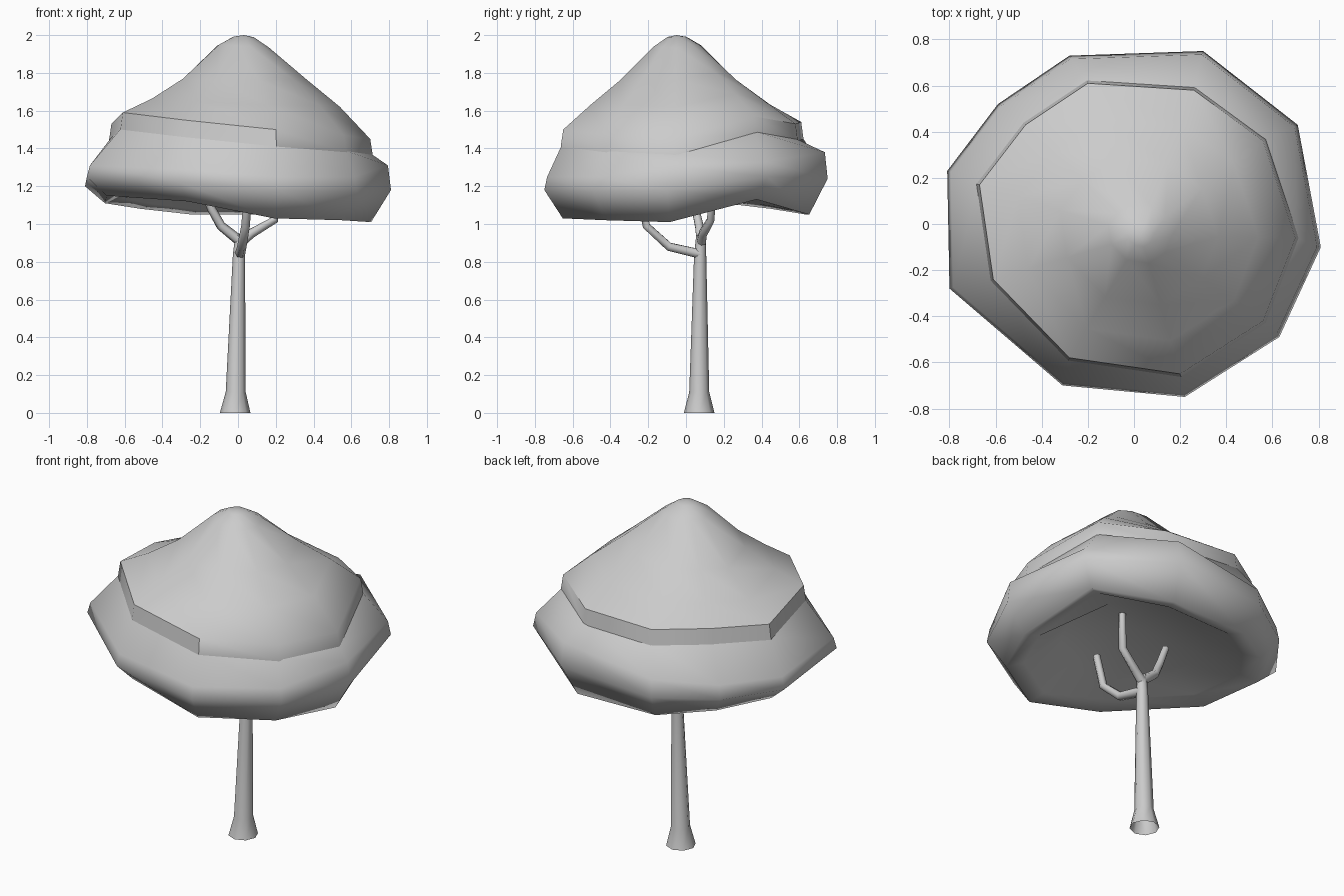
import bpy, bmesh, math
from mathutils import Vector

default_cube = bpy.data.objects.get("Cube")
if default_cube:
    bpy.data.objects.remove(default_cube, do_unlink=True)

grey = bpy.data.materials.new("plain grey")
grey.use_nodes = True
grey_value = (0.6, 0.6, 0.6, 1)
grey.diffuse_color = grey_value
grey.node_tree.nodes["Principled BSDF"].inputs["Base Color"].default_value = grey_value


def loft(name, rings, tip_start=None, tip_end=None, smooth_angle=65):
    """Join rings of points with quads, closing either end with an optional tip."""
    bm = bmesh.new()
    loops = [[bm.verts.new(point) for point in ring] for ring in rings]
    count = len(loops[0])
    for lower, upper in zip(loops, loops[1:]):
        for i in range(count):
            j = (i + 1) % count
            bm.faces.new((lower[i], lower[j], upper[j], upper[i]))
    for loop, tip in ((loops[0], tip_start), (loops[-1], tip_end)):
        if tip is not None:
            centre = bm.verts.new(tip)
            for i in range(count):
                bm.faces.new((loop[i], loop[(i + 1) % count], centre))
    bmesh.ops.recalc_face_normals(bm, faces=bm.faces)
    mesh = bpy.data.meshes.new(name)
    bm.to_mesh(mesh)
    bm.free()
    mesh.materials.append(grey)
    obj = bpy.data.objects.new(name, mesh)
    bpy.context.collection.objects.link(obj)
    bpy.ops.object.select_all(action="DESELECT")
    bpy.context.view_layer.objects.active = obj
    obj.select_set(True)
    bpy.ops.object.shade_smooth_by_angle(angle=math.radians(smooth_angle))


def scaled(ring, factor, lift=0):
    return [Vector((p.x * factor, p.y * factor, p.z + lift)) for p in ring]


def tube(name, path, sides):
    """Tapered limb through (x, y, z, radius) stations."""
    points = [Vector(station[:3]) for station in path]
    rings = []
    for i, station in enumerate(path):
        along = points[min(i + 1, len(points) - 1)] - points[max(i - 1, 0)]
        turn = Vector((0, 0, 1)).rotation_difference(along)
        if i == 0 and station[2] == 0:
            turn.identity()
        rings.append([
            points[i] + turn @ Vector((math.cos(a), math.sin(a), 0)) * station[3]
            for a in (math.tau * k / sides for k in range(sides))
        ])
    loft(name, rings, tip_end=points[-1])


# Upper crown: ten-sided bell with a crisp rim and a short band below it
rim = [Vector(p) for p in (
    (-0.2, 0.61, 1.54), (0.26, 0.58, 1.53), (0.56, 0.36, 1.57), (0.7, -0.06, 1.45),
    (0.56, -0.42, 1.47), (0.2, -0.65, 1.5), (-0.28, -0.58, 1.55), (-0.61, -0.24, 1.59),
    (-0.67, 0.17, 1.53), (-0.47, 0.43, 1.55),
)]
apex = Vector((0.03, -0.05, 2))


def crown_ring(spread, height, lean=0):
    """Ring between rim and apex, fuller towards the left when it leans."""
    ring = []
    for p in rim:
        q = apex.lerp(p, spread)
        fullness = height + lean * (p.x - max(p.y, 0) / 2)
        q.z = p.z + (apex.z - p.z) * fullness
        ring.append(q)
    return ring


loft("upper_crown",
     [scaled(rim, 1.02, -0.09), rim, crown_ring(0.76, 0.24, 0.1),
      crown_ring(0.5, 0.5, 0.1), crown_ring(0.2, 0.88), crown_ring(0.08, 0.98)],
     tip_end=apex, smooth_angle=39)

# Lower crown: sloping skirt with an uneven hem; each corner is x, y, low, high, hem
corners = (
    (-0.28, 0.73, 1.2, 1.3, 1.05), (0.3, 0.75, 1.24, 1.38, 1.05),
    (0.71, 0.43, 1.25, 1.33, 1.13), (0.81, -0.1, 1.18, 1.31, 1.01),
    (0.63, -0.49, 1.17, 1.25, 1.02), (0.22, -0.75, 1.18, 1.25, 1.03),
    (-0.31, -0.7, 1.22, 1.29, 1.12), (-0.8, -0.28, 1.25, 1.31, 1.15),
    (-0.81, 0.23, 1.2, 1.27, 1.11), (-0.59, 0.52, 1.19, 1.27, 1.08),
)
low, high, hem = (
    [Vector((c[0] * size, c[1] * size, c[level])) for c in corners]
    for level, size in ((2, 1), (3, 0.98), (4, 0.87))
)
lip = scaled(hem, 0.86, 0.025)
hollow = [Vector((p.x * 0.5, p.y * 0.5, 1.2)) for p in low]
loft("lower_crown",
     [hollow, lip, hem, low, high, scaled(rim, 1.01, -0.08)],
     tip_start=Vector((0.02, 0.03, 1.25)), smooth_angle=75)

# Trunk with a flared foot
tube("trunk", [(-0.015, 0.07, 0, 0.081), (-0.012, 0.07, 0.11, 0.053),
               (0.005, 0.075, 0.84, 0.032), (0.012, 0.08, 0.94, 0.026)], 8)

# Three bent branches reaching into the hollow
branches = {
    "front_branch": [(0.01, 0.08, 0.84, 0.028), (0.02, -0.09, 0.88, 0.025),
                     (0.04, -0.21, 0.99, 0.023), (0.055, -0.25, 1.19, 0.021)],
    "right_branch": [(0.01, 0.08, 0.91, 0.028), (-0.09, 0.07, 0.99, 0.025),
                     (-0.14, 0.05, 1.08, 0.023), (-0.19, 0.04, 1.2, 0.021)],
    "left_branch": [(0.01, 0.08, 0.9, 0.028), (0.07, 0.09, 0.95, 0.025),
                    (0.19, 0.13, 1.02, 0.023), (0.21, 0.15, 1.24, 0.021)],
}
for name, path in branches.items():
    tube(name, path, 6)
